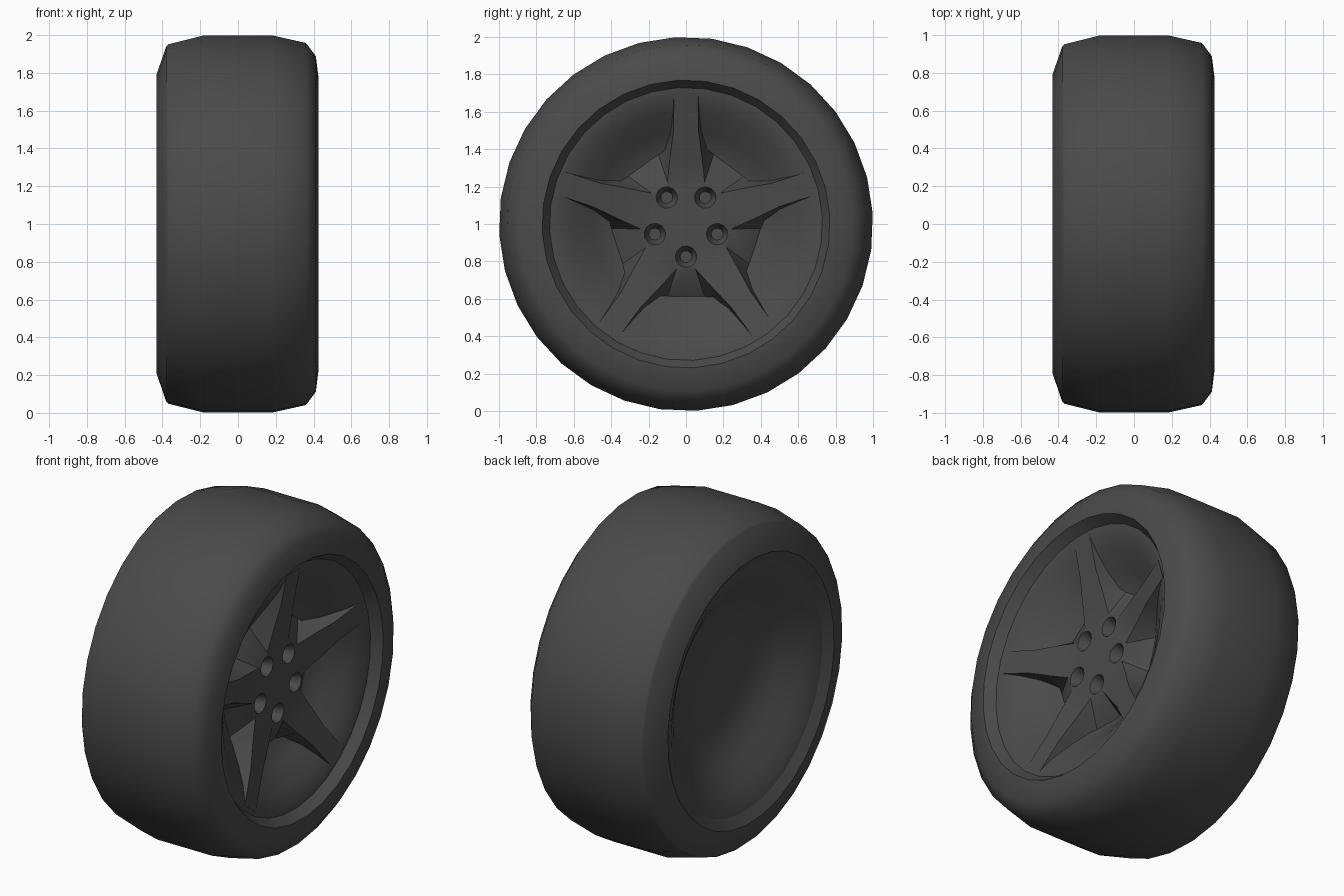
import bpy, bmesh
from math import sin, cos, radians, tau

if "Cube" in bpy.data.objects:
    bpy.data.objects.remove(bpy.data.objects["Cube"])

RUBBER = bpy.data.materials.new("dark_grey")
RUBBER.diffuse_color = (0.07, 0.07, 0.07, 1)
RUBBER.use_nodes = True
RUBBER.node_tree.nodes["Principled BSDF"].inputs["Base Color"].default_value = RUBBER.diffuse_color


def activate(ob):
    bpy.ops.object.select_all(action='DESELECT')
    ob.select_set(True)
    bpy.context.view_layer.objects.active = ob


def shade(ob, angle):
    activate(ob)
    bpy.ops.object.shade_smooth_by_angle(angle=radians(angle))


def finish(name, bm, angle):
    me = bpy.data.meshes.new(name)
    bm.to_mesh(me)
    bm.free()
    me.materials.append(RUBBER)
    ob = bpy.data.objects.new(name, me)
    bpy.context.collection.objects.link(ob)
    shade(ob, angle)
    return ob


def lathe(bm, profile, n, centre=(0, 1), start=8):
    """Spin (x, radius) points around an axis parallel to x."""
    rings = []
    for x, r in profile:
        ang = [radians(start) + tau * j / n for j in range(n)]
        rings.append([bm.verts.new((x, centre[0] + r * sin(a), centre[1] + r * cos(a))) for a in ang])
    for a, b in zip(rings, rings[1:]):
        for j in range(n):
            k = (j + 1) % n
            bm.faces.new((a[j], b[j], b[k], a[k]))
    bmesh.ops.remove_doubles(bm, verts=bm.verts[:], dist=1e-5)


def lathed(name, profile, angle):
    bm = bmesh.new()
    lathe(bm, profile, 32)
    return finish(name, bm, angle)


# Tyre: tread and sidewalls
lathed("tyre", [(-.432, .79), (-.38, .942), (-.368, .953), (-.18, 1), (.18, 1),
                (.36, .96), (.412, .89), (.427, .77)], 65)

# Rim front: steep lip, then the dish behind the spokes
lathed("rim_lip", [(.427, .77), (.37, .73)], 30)
lathed("rim_dish", [(.37, .73), (.366, .69), (.325, .61), (.25, .50), (.18, .40), (.165, .25), (.16, 0)], 50)

# Rim back: short lip and shallow smooth bowl
lathed("rim_back", [(-.18, 0), (-.185, .25), (-.21, .40), (-.27, .50), (-.34, .61), (-.385, .69), (-.395, .73)], 50)
lathed("rim_back_lip", [(-.395, .73), (-.432, .79)], 30)

# Five-spoke star: (distance along spoke, half width, x)
FRONT = [(.225, .10, .265), (.36, .085, .295), (.5, .066, .328), (.70, .065, .370)]
BACK = [(.374, .148, .178), (.41, .115, .178), (.5, .085, .235), (.70, .066, .350)]
bm = bmesh.new()


def spoke_vert(k, s, w, x):
    a = tau * k / 5
    return bm.verts.new((x, s * sin(a) + w * cos(a), 1 + s * cos(a) - w * sin(a)))


def star_layer(rows):
    hub, outline = [], []
    for k in range(5):
        left = [spoke_vert(k, s, -w, x) for s, w, x in rows]
        right = [spoke_vert(k, s, w, x) for s, w, x in rows]
        for i in range(len(rows) - 1):
            bm.faces.new((left[i], left[i + 1], right[i + 1], right[i]))
        hub += [left[0], right[0]]
        outline += left + right[::-1]
    bm.faces.new(hub)
    return outline


front, back = star_layer(FRONT), star_layer(BACK)
for i in range(len(front)):
    j = (i + 1) % len(front)
    bm.faces.new((front[i], front[j], back[j], back[i]))
bmesh.ops.recalc_face_normals(bm, faces=bm.faces[:])
star = finish("spoke_star", bm, 40)

# Tapered bolt recesses cut into the hub
HOLES = [(.175 * sin(a), 1 + .175 * cos(a)) for a in (tau * (k + .5) / 5 for k in range(5))]
bm = bmesh.new()
for c in HOLES:
    lathe(bm, [(.205, 0), (.205, .032), (.265, .058), (.30, .07), (.30, 0)], 12, c)
bmesh.ops.recalc_face_normals(bm, faces=bm.faces[:])
cutter = finish("bolt_cutter", bm, 30)
cutter.hide_render = True
mod = star.modifiers.new("recesses", 'BOOLEAN')
mod.operation = 'DIFFERENCE'
mod.solver = 'EXACT'
mod.object = cutter
activate(star)
bpy.ops.object.modifier_apply(modifier=mod.name)
bpy.data.objects.remove(cutter)
shade(star, 40)
